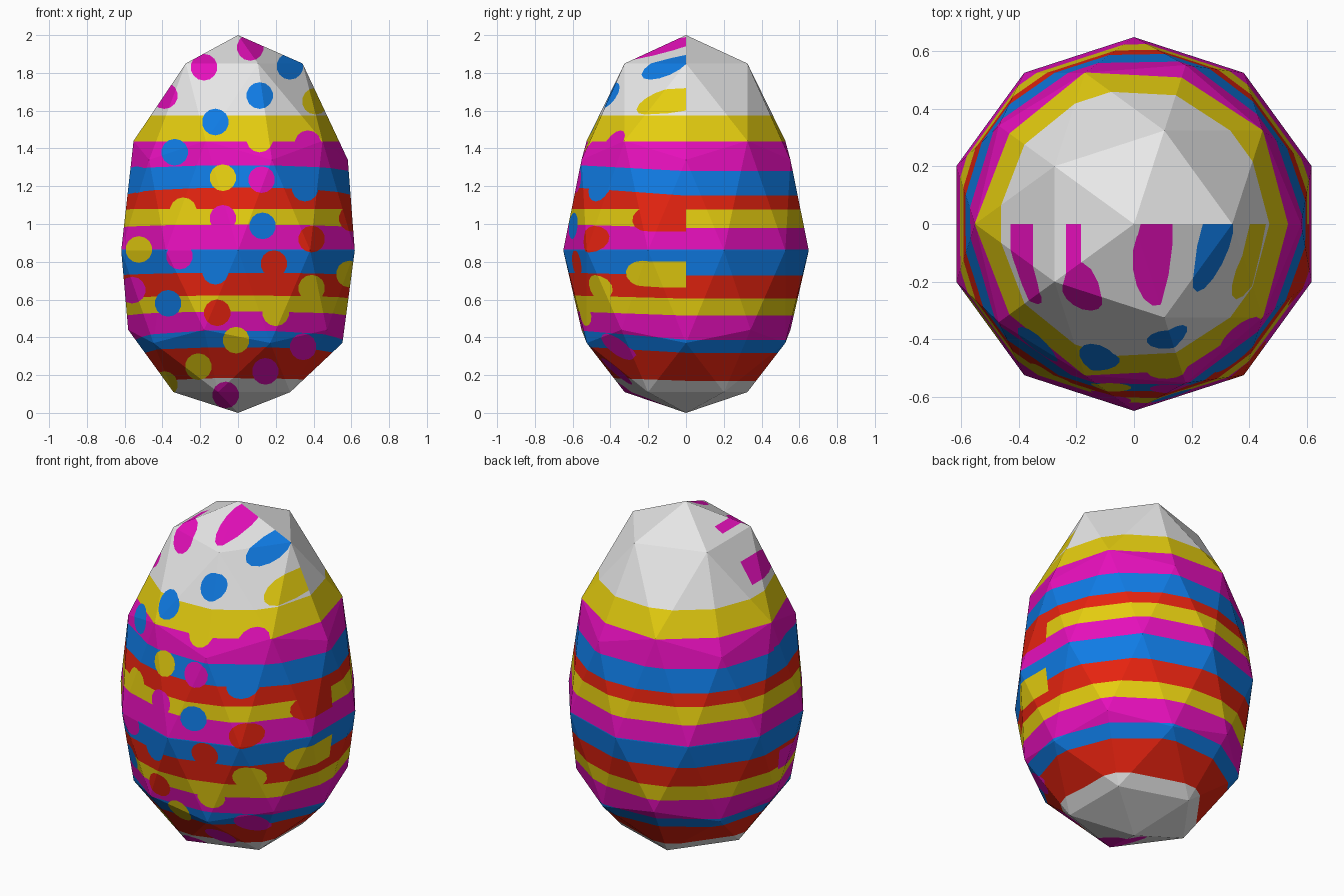
import bpy, bmesh, math
from mathutils import Vector

cube = bpy.data.objects.get("Cube")
if cube:
    bpy.data.objects.remove(cube, do_unlink=True)


def material(name, rgb):
    mat = bpy.data.materials.new(name)
    mat.use_nodes = True
    color = (*rgb, 1)
    mat.diffuse_color = color
    mat.node_tree.nodes["Principled BSDF"].inputs["Base Color"].default_value = color
    return mat


WHITE, YELLOW, MAGENTA, BLUE, RED = range(5)
materials = [
    material("white shell", (0.8, 0.8, 0.8)),
    material("yellow paint", (0.78, 0.61, 0.005)),
    material("magenta paint", (0.79, 0.005, 0.5)),
    material("blue paint", (0.005, 0.2, 0.78)),
    material("red paint", (0.79, 0.017, 0.005)),
]

# Egg body: a coarse icosphere whose rings move to the egg's heights
RINGS = [(-1, 0), (-0.851, 0.11), (-0.526, 0.37), (-0.447, 0.44), (0, 0.86),
         (0.447, 1.34), (0.526, 1.44), (0.851, 1.85), (1, 2)]
RADIUS = 0.65
bm = bmesh.new()
bmesh.ops.create_icosphere(bm, subdivisions=2, radius=1)
for v in bm.verts:
    height = min(RINGS, key=lambda ring: abs(ring[0] - v.co.z))[1]
    v.co = (v.co.x * RADIUS, v.co.y * RADIUS, height)


def cut(faces, point, normal):
    """Split the faces along a plane and return all resulting faces."""
    faces = list(faces)
    if not faces:
        return []
    geom = set(faces)
    for f in faces:
        geom.update(f.edges)
        geom.update(f.verts)
    result = bmesh.ops.bisect_plane(bm, geom=list(geom), dist=1e-5,
                                    plane_co=point, plane_no=normal)
    return [g for g in result["geom"] if isinstance(g, bmesh.types.BMFace)]


def half(front):
    return [f for f in bm.faces if (f.calc_center_median().y < 0) == front]


# Stripes: lower edges at the back and at the front, from the top down
cut(bm.faces, (0, 0, 0), (0, 1, 0))
FRONT_Y = -0.55
BACK = [1.575, 1.437, 1.28, 1.15, 1.077, 0.98, 0.865,
        0.727, 0.605, 0.515, 0.387, 0.318, 0.17]
FRONT = [1.575, 1.437, 1.31, 1.19, 1.08, 0.995, 0.865,
         0.74, 0.62, 0.535, 0.435, 0.35, 0.19]
for back, front in zip(BACK, FRONT):
    cut(half(False), (0, 0, back), (0, 0, 1))
    slope = (front - back) / FRONT_Y
    cut(half(True), (0, 0, back), Vector((0, -slope, 1)).normalized())

STRIPES = [YELLOW, MAGENTA, BLUE, RED]
for f in bm.faces:
    c = f.calc_center_median()
    t = max(0, c.y / FRONT_Y)
    above = sum(c.z < b + (a - b) * t for b, a in zip(BACK, FRONT))
    inside = 0 < above < len(BACK)
    f.material_index = STRIPES[(above - 1) % 4] if inside else WHITE

# Dots: round patches on the front half, given as (x, z)
DOTS = {
    MAGENTA: [(0.065, 1.935), (-0.18, 1.83), (-0.39, 1.68), (0.37, 1.425),
              (0.125, 1.235), (-0.08, 1.03), (-0.31, 0.83), (-0.56, 0.65),
              (0.345, 0.35), (0.145, 0.22), (-0.065, 0.095)],
    BLUE: [(0.275, 1.835), (0.115, 1.68), (-0.12, 1.54), (-0.335, 1.38),
           (-0.535, 1.235), (0.355, 1.19), (0.13, 0.99), (-0.12, 0.75),
           (-0.37, 0.58)],
    YELLOW: [(0.41, 1.65), (0.115, 1.45), (-0.08, 1.245), (-0.29, 1.07),
             (-0.525, 0.865), (0.59, 0.735), (0.39, 0.66), (0.2, 0.53),
             (-0.01, 0.385), (-0.21, 0.245), (-0.39, 0.15)],
    RED: [(0.605, 1.03), (0.39, 0.92), (0.19, 0.79), (-0.11, 0.53)],
}
DOT_RADIUS = 0.069
SIDES = 14


def near(face, x, z):
    xs = [v.co.x for v in face.verts]
    zs = [v.co.z for v in face.verts]
    return (min(xs) < x + DOT_RADIUS and max(xs) > x - DOT_RADIUS and
            min(zs) < z + DOT_RADIUS and max(zs) > z - DOT_RADIUS)


for color, centers in DOTS.items():
    for x, z in centers:
        patch = [f for f in half(True) if near(f, x, z)]
        for i in range(SIDES):
            angle = math.tau * i / SIDES
            normal = Vector((math.cos(angle), 0, math.sin(angle)))
            point = Vector((x, 0, z)) + normal * DOT_RADIUS
            patch = [f for f in cut(patch, point, normal)
                     if (f.calc_center_median() - point).dot(normal) < 0]
        for f in patch:
            f.material_index = color

mesh = bpy.data.meshes.new("painted_egg")
bm.to_mesh(mesh)
bm.free()
for mat in materials:
    mesh.materials.append(mat)
egg = bpy.data.objects.new("painted_egg", mesh)
bpy.context.collection.objects.link(egg)
